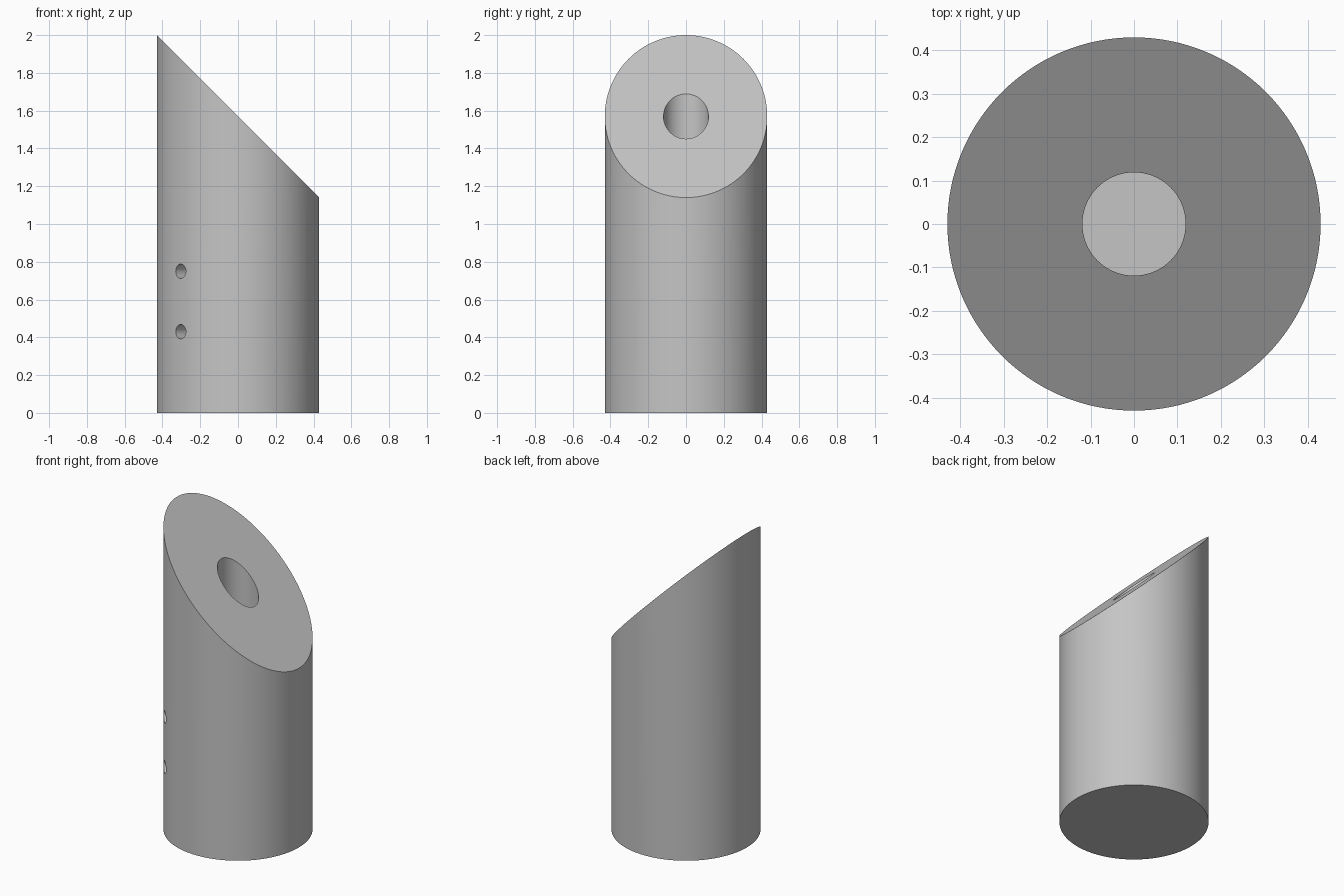
import bpy
import bmesh
from math import radians, cos, sin
from mathutils import Matrix, Vector

old = bpy.data.objects.get("Cube")
if old:
    bpy.data.objects.remove(old, do_unlink=True)

RADIUS, HEIGHT = 0.43, 2.0
SLOPE_MID = HEIGHT - RADIUS      # height of the slanted face on the axis
BORE_RADIUS, BORE_FLOOR = 0.119, 0.85
PIN_RADIUS, PIN_DEPTH, PIN_ANGLE = 0.038, 0.16, radians(225)

grey = bpy.data.materials.new("plain grey")
grey.use_nodes = True
color = (0.56, 0.56, 0.56, 1)
grey.diffuse_color = color
bsdf = next(n for n in grey.node_tree.nodes if n.type == "BSDF_PRINCIPLED")
bsdf.inputs["Base Color"].default_value = color


def cylinder(name, radius, start, end, segments):
    """Capped cylinder running from start to end, as an object and its bmesh."""
    start, end = Vector(start), Vector(end)
    axis = end - start
    turn = axis.to_track_quat("Z", "Y").to_matrix().to_4x4()
    bm = bmesh.new()
    bmesh.ops.create_cone(bm, cap_ends=True, segments=segments, radius1=radius,
                          radius2=radius, depth=axis.length,
                          matrix=Matrix.Translation((start + end) / 2) @ turn)
    mesh = bpy.data.meshes.new(name)
    mesh.materials.append(grey)
    obj = bpy.data.objects.new(name, mesh)
    bpy.context.collection.objects.link(obj)
    return obj, bm


def finish(obj, bm):
    bm.to_mesh(obj.data)
    bm.free()
    return obj


# Round post, cut off at 45 degrees towards +x
post, bm = cylinder("slanted_post", RADIUS, (0, 0, 0), (0, 0, HEIGHT + 0.2), 128)
cut = bmesh.ops.bisect_plane(bm, geom=bm.verts[:] + bm.edges[:] + bm.faces[:],
                             plane_co=(0, 0, SLOPE_MID), plane_no=(1, 0, 1),
                             clear_outer=True)
rim = [e for e in cut["geom_cut"] if isinstance(e, bmesh.types.BMEdge)]
bmesh.ops.edgeloop_fill(bm, edges=rim)
bmesh.ops.recalc_face_normals(bm, faces=bm.faces[:])
finish(post, bm)

# Blind centre bore and two radial pin holes
out = Vector((cos(PIN_ANGLE), sin(PIN_ANGLE), 0))
cutters = [finish(*cylinder("bore_cutter", BORE_RADIUS, (0, 0, BORE_FLOOR),
                            (0, 0, HEIGHT + 0.3), 64))]
for z in (0.43, 0.75):
    up = Vector((0, 0, z))
    cutters.append(finish(*cylinder("pin_hole_cutter", PIN_RADIUS,
                                    out * (RADIUS - PIN_DEPTH) + up,
                                    out * (RADIUS + 0.1) + up, 32)))

bpy.ops.object.select_all(action="DESELECT")
post.select_set(True)
bpy.context.view_layer.objects.active = post
for cutter in cutters:
    mod = post.modifiers.new("hole", "BOOLEAN")
    mod.operation = "DIFFERENCE"
    mod.solver = "EXACT"
    mod.object = cutter
    bpy.ops.object.modifier_apply(modifier=mod.name)
for cutter in cutters:
    bpy.data.objects.remove(cutter, do_unlink=True)

bpy.ops.object.shade_smooth_by_angle(angle=radians(30))
